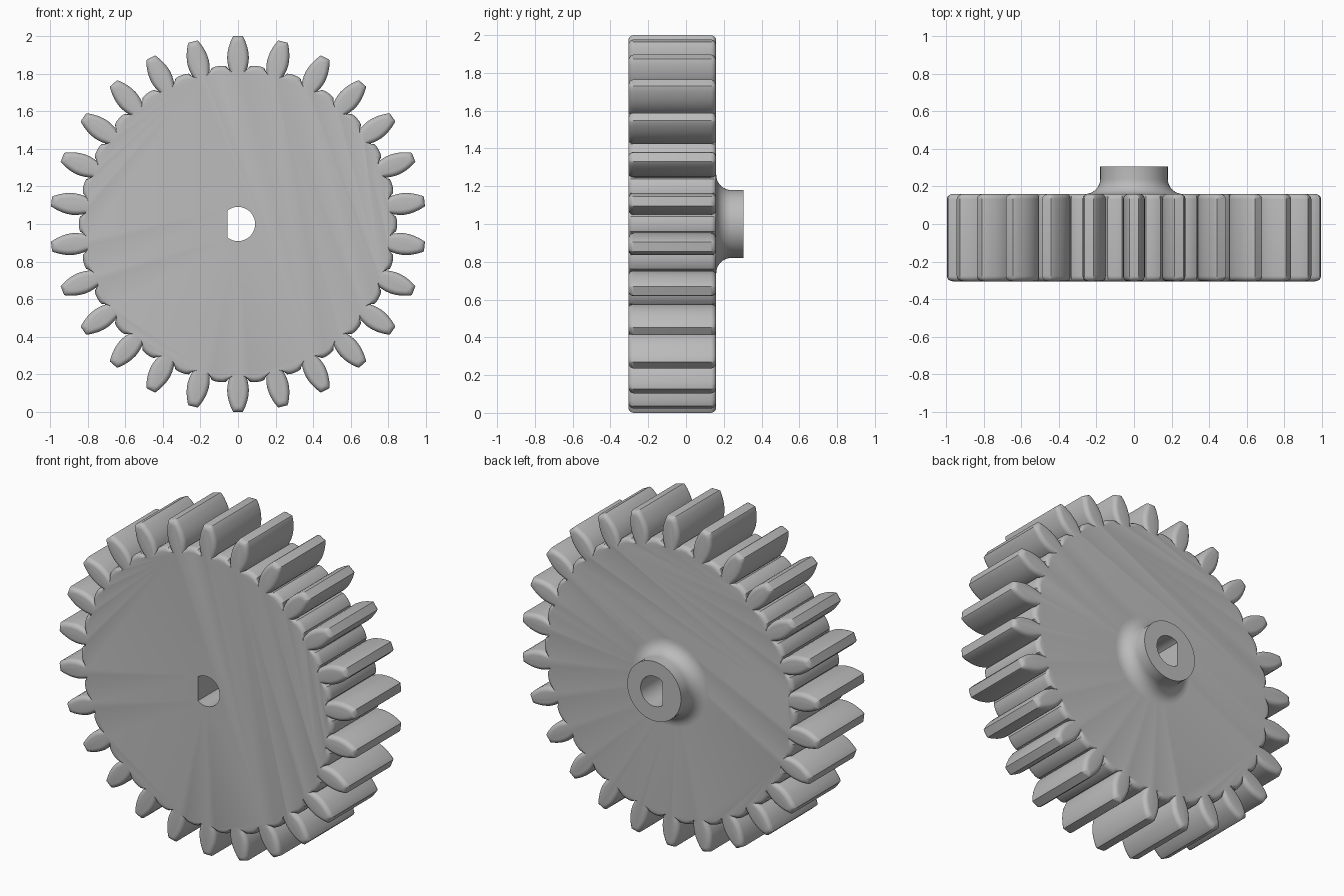
import bpy, bmesh, math
from mathutils import Vector

if "Cube" in bpy.data.objects:
    bpy.data.objects.remove(bpy.data.objects["Cube"], do_unlink=True)

TEETH = 26
FRONT, BACK, HUB_END = -0.305, 0.16, 0.305
ROUND = 0.028
STEPS = 5

grey = bpy.data.materials.new("plain grey")
grey.use_nodes = True
colour = (0.5, 0.5, 0.5, 1)
grey.diffuse_color = colour
grey.node_tree.nodes["Principled BSDF"].inputs["Base Color"].default_value = colour


def loft(name, rings):
    """Skin a list of equal closed rings and cap both ends."""
    bm = bmesh.new()
    loops = [[bm.verts.new(p) for p in ring] for ring in rings]
    for a, b in zip(loops, loops[1:]):
        for i in range(len(a)):
            j = (i + 1) % len(a)
            bm.faces.new((a[i], a[j], b[j], b[i]))
    bm.faces.new(loops[0])
    bm.faces.new(loops[-1])
    bmesh.ops.recalc_face_normals(bm, faces=bm.faces)
    mesh = bpy.data.meshes.new(name)
    bm.to_mesh(mesh)
    bm.free()
    mesh.materials.append(grey)
    obj = bpy.data.objects.new(name, mesh)
    bpy.context.collection.objects.link(obj)
    return obj


# Tooth flank: radius and half width, from root to tip
FLANK = [(0.822, 0.045), (0.84, 0.051), (0.865, 0.056), (0.89, 0.058), (0.915, 0.056),
         (0.94, 0.051), (0.97, 0.041), (0.996, 0.029), (1.0, 0.025)]
# Land between two teeth: radius and fraction of the pitch
LAND = [(0.842, 0.31), (0.846, 0.4), (0.847, 0.5), (0.846, 0.6), (0.842, 0.69)]


def gear_ring(y, inset):
    pitch = math.tau / TEETH
    flank = [(min(r, 1 - inset) if r > 0.9 else r - inset * 0.5, max(w - inset, 0.004))
             for r, w in FLANK]
    # keep the drawn-in tip tapering in order
    flank = [(r - 0.0005 * (len(flank) - i), w) for i, (r, w) in enumerate(flank[:-1])] + flank[-1:]
    ring = []
    for k in range(TEETH):
        polar = [(r, -math.atan2(w, r)) for r, w in flank]
        polar += [(r, -a) for r, a in reversed(polar)]
        polar += [(r - inset, f * pitch) for r, f in LAND]
        for r, a in polar:
            a += k * pitch
            ring.append(Vector((r * math.sin(a), y, 1 + r * math.cos(a))))
    return ring


# Toothed wheel with rounded front and back rims
front_layers = []
for s in range(STEPS + 1):
    a = math.pi / 2 * s / STEPS
    front_layers.append((ROUND * (1 - math.cos(a)), ROUND * (1 - math.sin(a))))
rings = [gear_ring(FRONT + depth, inset) for depth, inset in front_layers]
rings += [gear_ring(BACK - depth, inset) for depth, inset in reversed(front_layers)]
wheel = loft("gear_wheel", rings)

# Hub with a concave fillet flowing into the back of the wheel
HUB_R, FILLET = 0.18, 0.08
profile = [(HUB_R + FILLET, BACK - 0.02)]
for s in range(11):
    a = math.pi / 2 * s / 10
    profile.append((HUB_R + FILLET * (1 - math.sin(a)), BACK + FILLET * (1 - math.cos(a))))
profile.append((HUB_R, HUB_END))


def circle(r, y, n=72):
    return [Vector((r * math.cos(math.tau * i / n), y, 1 + r * math.sin(math.tau * i / n)))
            for i in range(n)]


hub = loft("hub", [circle(r, y) for r, y in profile])

# D-shaped shaft bore, flat on the model's right
BORE_R, FLAT = 0.091, -0.055
limit = math.acos(FLAT / BORE_R)


def bore_ring(y, n=40):
    angles = [limit * (2 * i / n - 1) for i in range(n + 1)]
    return [Vector((BORE_R * math.cos(a), y, 1 + BORE_R * math.sin(a))) for a in angles]


cutter = loft("bore_cutter", [bore_ring(-0.5), bore_ring(0.5)])
cutter.hide_render = True

for obj in (wheel, hub):
    bpy.ops.object.select_all(action="DESELECT")
    obj.select_set(True)
    bpy.context.view_layer.objects.active = obj
    cut = obj.modifiers.new("bore", "BOOLEAN")
    cut.operation = "DIFFERENCE"
    cut.solver = "EXACT"
    cut.object = cutter
    bpy.ops.object.modifier_apply(modifier=cut.name)
    bpy.ops.object.shade_smooth_by_angle(angle=math.radians(32))
bpy.data.objects.remove(cutter, do_unlink=True)
